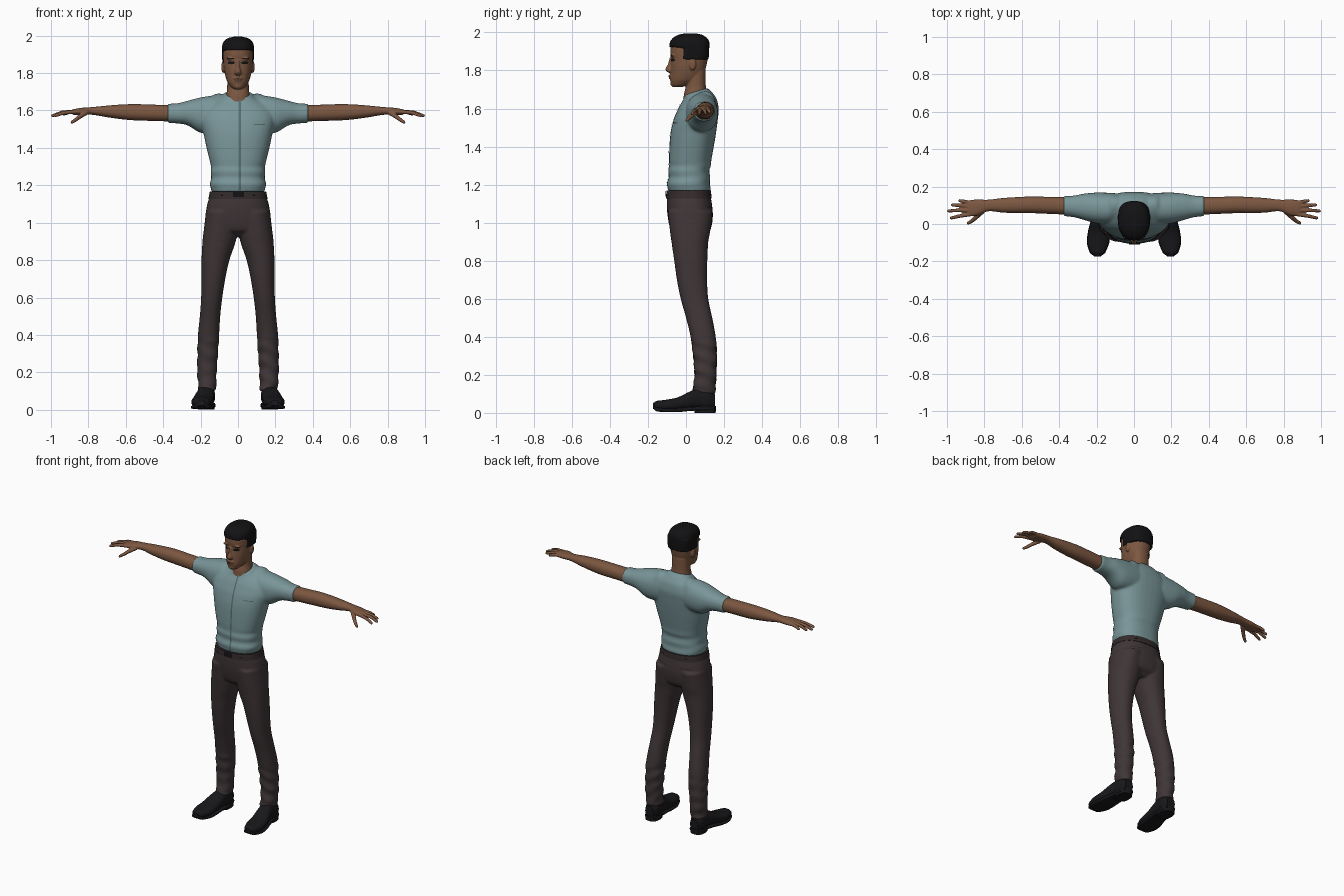
import bpy, bmesh, math
from mathutils import Vector, Matrix
from mathutils.bvhtree import BVHTree

if "Cube" in bpy.data.objects:
    bpy.data.objects.remove(bpy.data.objects["Cube"])


def material(name, rgb):
    m = bpy.data.materials.new(name)
    m.diffuse_color = (*rgb, 1)
    m.use_nodes = True
    m.node_tree.nodes["Principled BSDF"].inputs["Base Color"].default_value = m.diffuse_color
    return m


SKIN = material("skin brown", (0.20, 0.095, 0.052))
LIP = material("lip brown", (0.13, 0.058, 0.04))
SHIRT = material("shirt teal grey", (0.19, 0.30, 0.315))
SEAM = material("seam dark teal", (0.09, 0.15, 0.16))
CLOTH = material("trouser brown grey", (0.050, 0.036, 0.038))
BELT = material("belt dark brown", (0.034, 0.024, 0.025))
BLACK = material("black", (0.006, 0.006, 0.007))
SHOE = material("shoe black", (0.009, 0.009, 0.011))


def smooth_rows(rows, n):
    """Catmull-Rom interpolation between section rows."""
    out = []
    for i in range(len(rows) - 1):
        p = [rows[max(0, min(len(rows) - 1, i + k))] for k in (-1, 0, 1, 2)]
        for j in range(n):
            t = j / n
            out.append([0.5 * (2 * b + (c - a) * t + (2 * a - 5 * b + 4 * c - d) * t * t
                        + (3 * b - a - 3 * c + d) * t ** 3) for a, b, c, d in zip(*p)])
            out[-1][0] = p[1][0] + (p[2][0] - p[1][0]) * t
    return out + [list(rows[-1])]


def skin_rings(bm, rings):
    """Bridge closed rings of points and cap both ends."""
    vs = [[bm.verts.new(p) for p in r] for r in rings]
    n = len(vs[0])
    for a, b in zip(vs, vs[1:]):
        for i in range(n):
            bm.faces.new((a[i], a[(i + 1) % n], b[(i + 1) % n], b[i]))
    bm.faces.new(vs[0][::-1])
    bm.faces.new(vs[-1])


def loft(bm, axis, rows, s=1, p=2.2, n=5, seg=36):
    """Rows are (position on axis, min and max of one side, min and max of the other)."""
    rings = []
    for t, a0, a1, b0, b1 in smooth_rows(rows, n):
        ring = []
        for k in range(seg):
            c, d = math.cos(math.tau * k / seg), math.sin(math.tau * k / seg)
            a = (a0 + a1) / 2 + (a1 - a0) / 2 * math.copysign(abs(c) ** (2 / p), c)
            b = (b0 + b1) / 2 + (b1 - b0) / 2 * math.copysign(abs(d) ** (2 / p), d)
            x, y, z = {"z": (a, b, t), "x": (t, a, b), "y": (a, t, b)}[axis]
            ring.append((s * x, y, z))
        rings.append(ring)
    skin_rings(bm, rings)


def tube(bm, pts, r0, r1, s):
    """Tapered finger with rounded tip."""
    pts = [Vector((s * x, y, z)) for x, y, z in pts]
    d = (pts[-1] - pts[-2]).normalized()
    rad = [r0 + (r1 - r0) * i / (len(pts) - 1) for i in range(len(pts))]
    pts, rad = pts + [pts[-1] + d * r1 * 0.8], rad + [r1 * 0.5]
    rings = []
    for i, (c, r) in enumerate(zip(pts, rad)):
        t = (pts[min(i + 1, len(pts) - 1)] - pts[max(i - 1, 0)]).normalized()
        u = t.cross(Vector((0, 0, 1))).normalized()
        w = t.cross(u)
        rings.append([c + r * (u * math.cos(math.tau * k / 12) + w * math.sin(math.tau * k / 12))
                      for k in range(12)])
    skin_rings(bm, rings)


def ball(bm, loc, size):
    m = Matrix.Translation(loc) @ Matrix.Diagonal((*size, 1))
    bmesh.ops.create_uvsphere(bm, u_segments=20, v_segments=12, radius=1, matrix=m)


def finish(bm, name, mat, voxel=0, deform=None, relax=4):
    """Turn parts into one object, fusing them when a voxel size is given."""
    for v in bm.verts:
        if deform:
            deform(v.co)
    bmesh.ops.recalc_face_normals(bm, faces=bm.faces[:])
    me = bpy.data.meshes.new(name)
    bm.to_mesh(me)
    bm.free()
    ob = bpy.data.objects.new(name, me)
    bpy.context.scene.collection.objects.link(ob)
    if voxel:
        r = ob.modifiers.new("fuse", "REMESH")
        r.mode, r.voxel_size = "VOXEL", voxel
        sm = ob.modifiers.new("relax", "SMOOTH")
        sm.factor, sm.iterations = 0.5, relax
        bpy.context.view_layer.update()
        me = bpy.data.meshes.new_from_object(ob.evaluated_get(bpy.context.evaluated_depsgraph_get()))
        ob.modifiers.clear()
        ob.data = me
    me.materials.clear()
    me.materials.append(mat)
    me.polygons.foreach_set("use_smooth", [True] * len(me.polygons))
    me.set_sharp_from_angle(angle=math.radians(50))
    return ob


def plate(name, target, mat, x0, x1, z0, z1, side=-1, off=0.003, almond=False, nx=8, nz=4):
    """Thin patch laid on the front (side -1) or back (side 1) of a target."""
    src = bmesh.new()
    src.from_mesh(target.data)
    tree = BVHTree.FromBMesh(src)
    src.free()
    bm, grid = bmesh.new(), []
    for i in range(nx + 1):
        u = 2 * i / nx - 1
        h = math.sqrt(max(0.02, 1 - u * u)) if almond else 1
        row = []
        for j in range(nz + 1):
            x = x0 + (x1 - x0) * i / nx
            z = (z0 + z1) / 2 + (z1 - z0) * (j / nz - 0.5) * h
            hit = tree.ray_cast(Vector((x, side, z)), Vector((0, -side, 0)))[0]
            row.append(bm.verts.new((x, (hit.y if hit else 0) + side * off, z)))
        grid.append(row)
    for a, b in zip(grid, grid[1:]):
        for j in range(nz):
            f = bm.faces.new((a[j], b[j], b[j + 1], a[j + 1]))
            f.normal_update()
            if f.normal.y * side < 0:
                f.normal_flip()
    me = bpy.data.meshes.new(name)
    bm.to_mesh(me)
    bm.free()
    me.materials.append(mat)
    bpy.context.scene.collection.objects.link(bpy.data.objects.new(name, me))


def sym(rows):
    return [(z, -w, w, f, b) for z, w, f, b in rows]


# Shirt: torso and both short sleeves, neckline tilted forward
def shirt_shape(co):
    k = max(0, min(1, (co.z - 1.62) / 0.07)) * (abs(co.x) < 0.12)
    co.z += 0.3 * k * (co.y - 0.06)
    if co.z < 1.33:
        co.x *= 1 + 0.018 * math.sin(co.z * 95)
        co.y -= 0.003 * math.sin(co.z * 95 + 2 * co.x)


bm = bmesh.new()
loft(bm, "z", sym([(1.165, .145, -.097, .127), (1.2, .148, -.098, .128), (1.25, .145, -.092, .124),
                   (1.3, .146, -.09, .129), (1.4, .168, -.087, .146), (1.48, .185, -.08, .159),
                   (1.55, .2, -.063, .168), (1.6, .19, -.041, .172), (1.64, .15, -.022, .162),
                   (1.67, .1, -.01, .137), (1.692, .072, -.006, .114)]), p=2.35)
for s in (1, -1):
    loft(bm, "x", [(.06, .01, .155, 1.5, 1.675), (.1, .0, .165, 1.48, 1.682), (.2, .003, .168, 1.48, 1.67),
                   (.27, .022, .162, 1.52, 1.652), (.32, .036, .152, 1.53, 1.639),
                   (.376, .042, .15, 1.533, 1.636)], s)
shirt = finish(bm, "shirt", SHIRT, 0.007, shirt_shape, 5)
plate("shirt_placket", shirt, SEAM, .006, .016, 1.172, 1.655, nx=2, nz=50)
plate("chest_pocket_edge", shirt, SEAM, .085, .145, 1.522, 1.527, nz=1)


# Trousers: hips and two legs with creases near the ankles
def leg_creases(co):
    if co.z < 0.38:
        co.x += 0.003 * math.sin(co.z * 85 + co.y * 20)
        co.y += 0.003 * math.sin(co.z * 75 + co.x * 30)


bm = bmesh.new()
loft(bm, "z", sym([(1.168, .145, -.098, .125), (1.1, .164, -.101, .136), (1.03, .175, -.096, .141),
                   (.96, .172, -.08, .128), (.925, .12, -.04, .09)]), p=2.35)
for s in (1, -1):
    loft(bm, "z", [(1.06, .0, .172, -.095, .14), (.95, .003, .184, -.084, .127), (.9, .013, .19, -.076, .117),
                   (.8, .046, .195, -.062, .112), (.7, .068, .195, -.048, .111), (.6, .084, .197, -.028, .117),
                   (.5, .095, .204, .0, .138), (.4, .101, .214, .024, .156), (.3, .107, .217, .038, .162),
                   (.2, .114, .218, .045, .159), (.13, .116, .213, .038, .155), (.1, .116, .212, .033, .153)], s, n=6)
trousers = finish(bm, "trousers", CLOTH, 0.007, leg_creases, 3)
for s in (1, -1):
    plate("back_pocket_edge", trousers, BELT, s * .05, s * .125, 1.078, 1.086, side=1, nz=1)

# Belt, loops and buckle
bm = bmesh.new()
loft(bm, "z", sym([(1.128, .158, -.105, .135), (1.168, .15, -.103, .131)]), p=2.35, n=1, seg=64)
belt = finish(bm, "belt", BELT)
plate("belt_buckle", belt, BLACK, -.028, .032, 1.127, 1.167, off=0.006)
for side in (-1, 1):
    for x in (-.085, .085):
        plate("belt_loop", belt, CLOTH, x - .006, x + .006, 1.122, 1.172, side, 0.005, nx=2, nz=2)

# Shoes: upper, sole and heel block
for s, label in ((1, "left"), (-1, "right")):
    bm = bmesh.new()
    up = [(-.173, .195, .016, .03, .052), (-.155, .195, .038, .016, .063), (-.1, .192, .057, .01, .07),
          (-.04, .187, .056, .012, .083), (.02, .178, .05, .018, .112), (.07, .171, .046, .02, .128),
          (.12, .168, .045, .02, .122), (.153, .168, .03, .025, .1)]
    loft(bm, "y", [(y, c - w, c + w, lo, hi) for y, c, w, lo, hi in up], s, p=2.4)
    loft(bm, "y", [(y, c - w - .003, c + w + .003, max(lo - .008, .004), lo + .014)
                   for y, c, w, lo, hi in up], s, p=4)
    loft(bm, "z", [(.0, .125, .213, .045, .156), (.035, .123, .214, .042, .158)], s, p=2.6, n=1)
    finish(bm, label + "_shoe", SHOE)

# Arms: forearm, palm, fingers and thumb
FINGERS = [[(.87, .113, 1.593), (.905, .12, 1.59), (.932, .125, 1.58)],
           [(.87, .094, 1.594), (.93, .099, 1.59), (.972, .102, 1.576)],
           [(.87, .073, 1.594), (.94, .073, 1.59), (.992, .07, 1.572)],
           [(.87, .053, 1.593), (.93, .043, 1.588), (.978, .032, 1.572)],
           [(.81, .068, 1.59), (.845, .035, 1.568), (.868, .015, 1.55), (.888, .004, 1.537)]]
for s, label in ((1, "left"), (-1, "right")):
    bm = bmesh.new()
    loft(bm, "x", [(.35, .05, .143, 1.541, 1.628), (.45, .054, .145, 1.544, 1.631), (.55, .058, .147, 1.547, 1.634),
                   (.62, .058, .144, 1.553, 1.632), (.7, .061, .139, 1.564, 1.626), (.78, .068, .13, 1.577, 1.618),
                   (.84, .045, .131, 1.576, 1.614), (.88, .042, .127, 1.577, 1.607),
                   (.892, .05, .12, 1.583, 1.603)], s)
    for i, f in enumerate(FINGERS):
        tube(bm, f, .0135 if i == 4 else .0115, .0085, s)
    finish(bm, label + "_arm", SKIN, 0.0038, None, 2)

# Head: neck, skull, nose, lips, brows and ears
bm = bmesh.new()
loft(bm, "z", sym([(1.63, .07, -.015, .12), (1.68, .063, -.01, .11), (1.72, .058, .0, .104),
                   (1.8, .058, .0, .104)]))
loft(bm, "z", sym([(1.713, .022, -.07, -.02), (1.725, .038, -.078, .02), (1.75, .056, -.083, .07),
                   (1.785, .068, -.081, .095), (1.82, .075, -.08, .106), (1.86, .079, -.078, .114),
                   (1.9, .08, -.083, .117), (1.94, .077, -.076, .114), (1.975, .05, -.045, .085)]))
loft(bm, "z", sym([(1.868, .009, -.087, -.05), (1.83, .011, -.097, -.05), (1.807, .018, -.109, -.05),
                   (1.795, .019, -.102, -.05), (1.787, .012, -.09, -.05)]), seg=20)
ball(bm, (0, -.078, 1.772), (.025, .013, .007))
ball(bm, (0, -.076, 1.76), (.022, .013, .008))
ball(bm, (0, -.07, 1.73), (.022, .012, .014))
for s in (1, -1):
    ball(bm, (s * .036, -.068, 1.877), (.026, .012, .008))
    ball(bm, (s * .08, .035, 1.832), (.009, .018, .032))
head = finish(bm, "head", SKIN, 0.0045, None, 3)
for s in (1, -1):
    plate("eye", head, BLACK, s * .036 - .019, s * .036 + .019, 1.847, 1.863, almond=True)
    plate("eyebrow", head, BLACK, s * .038 - .022, s * .038 + .022, 1.876, 1.881, off=.002, almond=True)
plate("lips", head, LIP, -.025, .025, 1.756, 1.776, off=.002, almond=True)

# Hair: rounded cap with a lower back and sides
bm = bmesh.new()
loft(bm, "z", sym([(1.922, .086, -.088, .123), (1.95, .084, -.084, .123), (1.972, .074, -.068, .11),
                   (1.988, .052, -.04, .085), (1.995, .022, -.01, .055)]), p=2.3)
loft(bm, "z", sym([(1.858, .084, -.05, .119), (1.9, .085, -.05, .122), (1.94, .084, -.05, .122)]), p=2.7)
finish(bm, "hair", BLACK, 0.005, None, 2)
